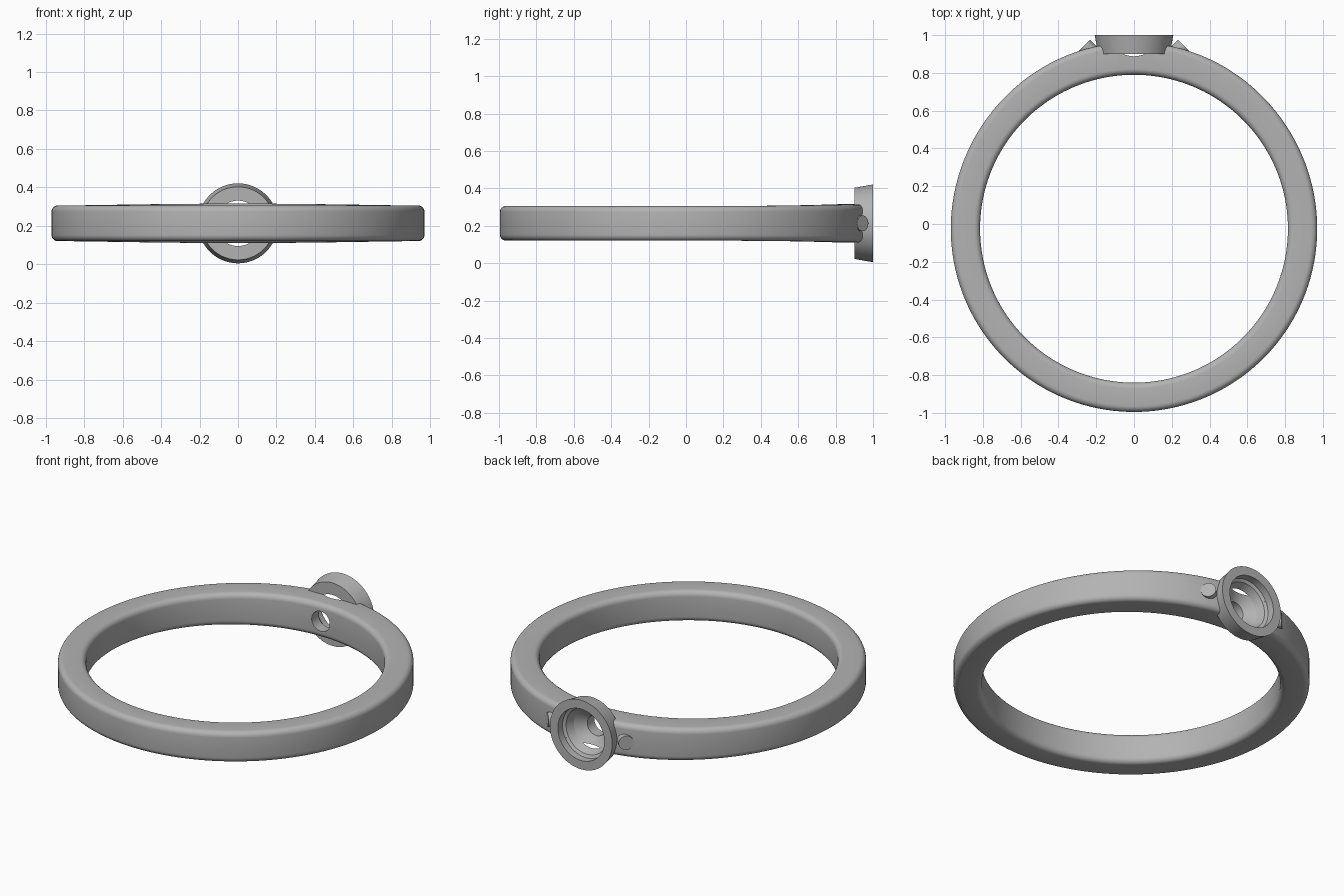
import bpy, bmesh
from math import sin, cos, pi, radians
from mathutils import Vector

if "Cube" in bpy.data.objects:
    bpy.data.objects.remove(bpy.data.objects["Cube"], do_unlink=True)

MID_Z = 0.213      # height of the band's centre plane
BAND_Y = -0.025    # centre of the band

metal = bpy.data.materials.new("grey metal")
metal.use_nodes = True
metal.diffuse_color = (0.45, 0.45, 0.45, 1)
metal.node_tree.nodes["Principled BSDF"].inputs["Base Color"].default_value = (0.45, 0.45, 0.45, 1)


def skin(name, rings, loop):
    """Join rings of points into a solid; loop closes last to first, otherwise ends are capped."""
    bm = bmesh.new()
    rows = [[bm.verts.new(p) for p in ring] for ring in rings]
    n = len(rows[0])
    for i in range(len(rows) if loop else len(rows) - 1):
        a, b = rows[i], rows[(i + 1) % len(rows)]
        for j in range(n):
            k = (j + 1) % n
            bm.faces.new((a[j], a[k], b[k], b[j]))
    if not loop:
        bm.faces.new(rows[0])
        bm.faces.new(rows[-1])
    bmesh.ops.recalc_face_normals(bm, faces=bm.faces)
    mesh = bpy.data.meshes.new(name)
    bm.to_mesh(mesh)
    bm.free()
    mesh.materials.append(metal)
    obj = bpy.data.objects.new(name, mesh)
    bpy.context.collection.objects.link(obj)
    return obj


def activate(obj):
    bpy.ops.object.select_all(action='DESELECT')
    obj.select_set(True)
    bpy.context.view_layer.objects.active = obj


def smooth(obj):
    activate(obj)
    bpy.ops.object.shade_smooth_by_angle(angle=radians(35))


def disc(centre, axis, radius, n):
    """Circle of points around an axis lying in the xy plane."""
    side = Vector((axis[1], -axis[0], 0)).normalized()
    up = Vector((0, 0, 1))
    return [Vector(centre) + radius * (cos(2 * pi * i / n) * side + sin(2 * pi * i / n) * up)
            for i in range(n)]


def turned(name, profile, loop):
    """Revolve (radius, y) points around the setting's axis."""
    return skin(name, [disc((0, y, MID_Z), (0, 1), r, 96) for r, y in profile], loop)


# Band: rounded rectangle section, slightly fuller toward the setting
def band_section(angle):
    t = max(0, sin(angle)) ** 3
    inner, outer = 0.815, 0.97 + 0.017 * t
    half, fillet = 0.0925 + 0.01 * t, 0.032
    points = []
    corners = [(outer, 1, 0), (inner, 1, 1), (inner, -1, 2), (outer, -1, 3)]
    for r, s, quarter in corners:
        cr = r - fillet if r == outer else r + fillet
        cz = s * (half - fillet)
        for i in range(7):
            a = (quarter + i / 6) * pi / 2
            rad = cr + fillet * cos(a)
            points.append((rad * cos(angle), BAND_Y + rad * sin(angle),
                           MID_Z + cz + fillet * sin(a)))
    return points


band = skin("band", [band_section(2 * pi * i / 160) for i in range(160)], True)

# Stone seat and drilled hole cut through the band
cutter = turned("seat_cutter", [(0.15, 1.1), (0.15, 0.945), (0.118, 0.9),
                                (0.06, 0.855), (0.06, 0.7)], False)
cutter.hide_render = True
cut = band.modifiers.new("seat", 'BOOLEAN')
cut.operation = 'DIFFERENCE'
cut.solver = 'EXACT'
cut.object = cutter
activate(band)
bpy.ops.object.modifier_apply(modifier=cut.name)
bpy.data.objects.remove(cutter, do_unlink=True)
smooth(band)

# Flared bezel cup with an inner ledge
bezel = turned("bezel", [(0.19, 0.9), (0.208, 1.0), (0.155, 1.0), (0.155, 0.955),
                         (0.138, 0.945), (0.118, 0.9)], True)
smooth(bezel)

# Small slanted lugs either side of the bezel
for side, name in ((1, "left_lug"), (-1, "right_lug")):
    axis = Vector((side, 1, 0)).normalized()
    tip = Vector((side * 0.263, 0.945, MID_Z))
    lug = skin(name, [disc(tip - 0.09 * axis, axis, 0.042, 32),
                      disc(tip, axis, 0.042, 32)], False)
    smooth(lug)
